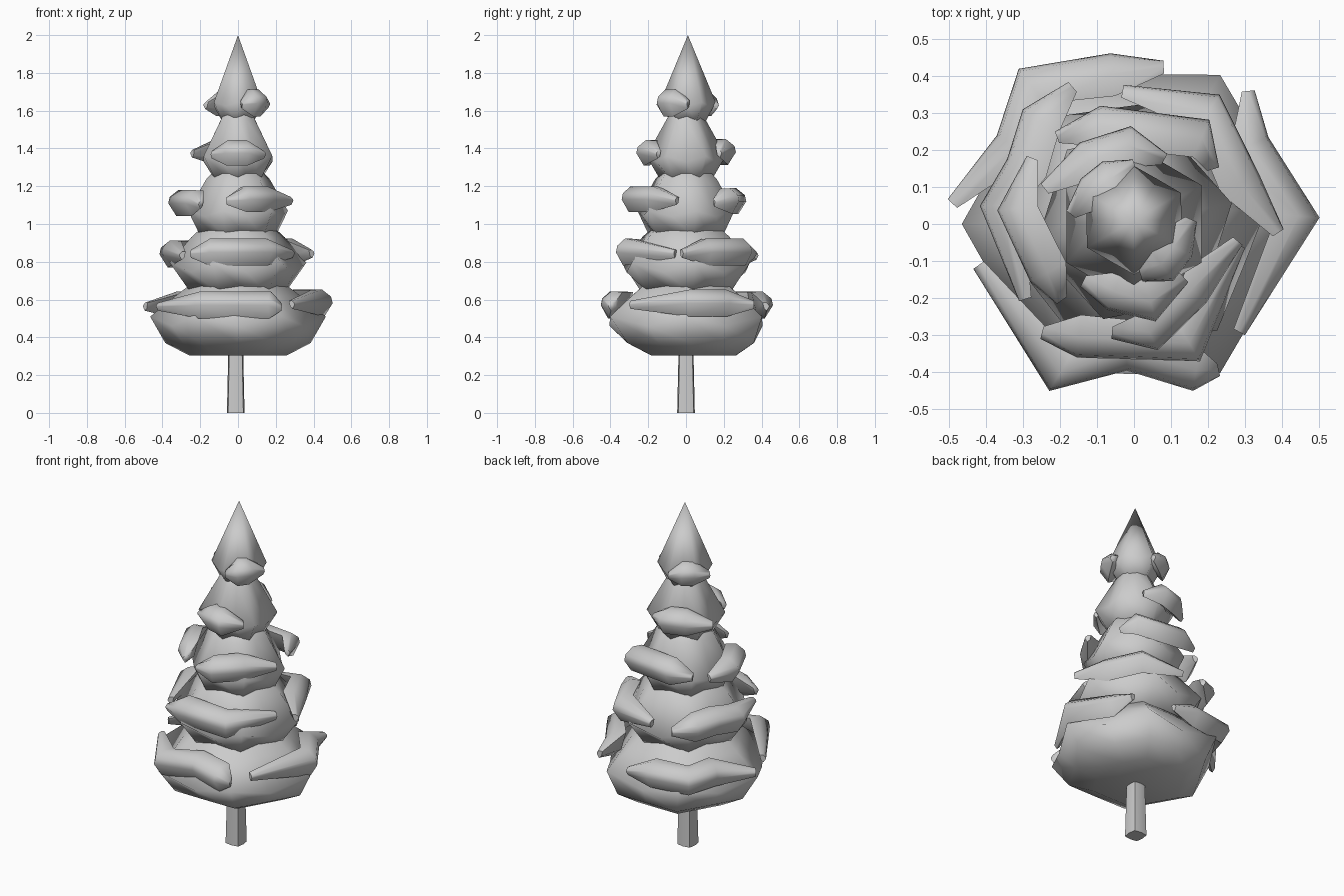
import bpy, bmesh, math
from mathutils import Vector

if "Cube" in bpy.data.objects:
    bpy.data.objects.remove(bpy.data.objects["Cube"])

grey = bpy.data.materials.new("soft grey")
grey.diffuse_color = (0.6, 0.6, 0.6, 1)
grey.use_nodes = True
grey.node_tree.nodes["Principled BSDF"].inputs["Base Color"].default_value = grey.diffuse_color


def loft(name, rings, angle):
    """Join equal-length closed rings into a capped solid."""
    bm = bmesh.new()
    rows = [[bm.verts.new(p) for p in ring] for ring in rings]
    n = len(rows[0])
    for a, b in zip(rows, rows[1:]):
        for i in range(n):
            j = (i + 1) % n
            bm.faces.new((a[i], a[j], b[j], b[i]))
    bm.faces.new(rows[0])
    bm.faces.new(rows[-1])
    bmesh.ops.remove_doubles(bm, verts=bm.verts, dist=0.0005)
    bmesh.ops.recalc_face_normals(bm, faces=bm.faces)
    mesh = bpy.data.meshes.new(name)
    bm.to_mesh(mesh)
    bm.free()
    mesh.materials.append(grey)
    ob = bpy.data.objects.new(name, mesh)
    bpy.context.collection.objects.link(ob)
    bpy.ops.object.select_all(action='DESELECT')
    ob.select_set(True)
    bpy.context.view_layer.objects.active = ob
    bpy.ops.object.shade_smooth_by_angle(angle=math.radians(angle))
    return ob


def ring(r, z, phase, n, cx=0, cy=0, flat=1.0, wave=0.0):
    """Ring with every second point pulled in (flat) and shifted in height (wave)."""
    pts = []
    for i in range(n):
        a = math.radians(phase) + math.tau * i / n
        k = r * (flat if i % 2 else 1)
        dz = wave if i % 2 else -wave
        pts.append((cx + k * math.cos(a), cy + k * math.sin(a), z + dz))
    return pts


# trunk: square with softened sides
loft("trunk", [ring(0.057, 0, 45, 8, -0.012, 0, 0.82),
               ring(0.046, 0.4, 45, 8, -0.012, 0, 0.82)], 60)

# foliage tiers: phase, profile of (radius, height, wave, centre y)
tiers = {
    "foliage_tier_1": (0, [(0.20, 0.72, 0, 0), (0.33, 0.62, 0, 0), (0.465, 0.485, -0.025, 0),
                           (0.385, 0.37, 0, 0.025), (0.26, 0.305, 0, 0.04)]),
    "foliage_tier_2": (8, [(0.15, 1.02, 0, 0), (0.25, 0.93, 0, 0), (0.365, 0.77, -0.025, 0),
                           (0.25, 0.645, 0.012, 0)]),
    "foliage_tier_3": (12, [(0.09, 1.32, 0, 0), (0.17, 1.24, 0, 0), (0.27, 1.055, -0.015, 0),
                            (0.20, 0.94, 0.012, 0)]),
    "foliage_tier_4": (30, [(0.06, 1.63, 0, 0), (0.105, 1.55, 0, 0), (0.21, 1.345, -0.015, 0),
                            (0.125, 1.23, 0.015, 0)]),
    "foliage_tier_5": (30, [(0, 2.0, 0, 0.01), (0.147, 1.635, -0.01, 0.01), (0.088, 1.545, 0.015, 0.01)]),
}
for name, (phase, profile) in tiers.items():
    loft(name, [ring(r, z, phase, 12, 0, cy, 0.87, w) for r, z, w, cy in profile], 100)

# snow pad cross-section: outward offset, height
SECTION = [(-0.08, 0.07), (-0.02, 0.073), (0.028, 0.035), (0.036, 0.0),
           (-0.008, -0.07), (-0.055, -0.03)]


def pad(name, z, path, size=1.0):
    """Bent pad of snow swept along a path around the tree, pointed at drooping ends."""
    pts = [Vector((x, y, z)) for x, y in path]
    last = len(pts) - 1
    rings = []
    for i, p in enumerate(pts):
        t = pts[min(i + 1, last)] - pts[max(i - 1, 0)]
        out = Vector((t.y, -t.x, 0)).normalized()
        if out.dot(p.xy.to_3d()) < 0:
            out.negate()
        end = i in (0, last)
        s = size * (0.3 if end else 1.0)
        mid = p - Vector((0, 0, 0.008 if end else 0))
        rings.append([mid + out * o * s + Vector((0, 0, h * s)) for o, h in SECTION])
    loft(name, rings, 65)


pad("snow_back_low", 0.57, [(-0.495, 0.06), (-0.34, 0.22), (-0.29, 0.39), (-0.06, 0.425), (0.08, 0.43)])
pad("snow_right_low", 0.58, [(0.315, 0.36), (0.33, 0.22), (0.465, 0.02), (0.29, -0.295)])
pad("snow_front_low", 0.57, [(-0.425, -0.115), (-0.21, -0.42), (-0.02, -0.36), (0.165, -0.415), (0.23, -0.4)])
pad("snow_left_second", 0.84, [(-0.17, 0.375), (-0.27, 0.29), (-0.31, 0.16), (-0.38, 0.05), (-0.30, -0.205)])
pad("snow_right_second", 0.85, [(-0.03, 0.365), (0.21, 0.32), (0.305, 0.12), (0.395, -0.02)])
pad("snow_front_second", 0.85, [(-0.25, -0.3), (-0.15, -0.325), (0.16, -0.34), (0.29, -0.06)])
pad("snow_front_third", 1.13, [(-0.06, -0.30), (0.05, -0.31), (0.17, -0.19), (0.285, -0.05)], 0.95)
pad("snow_back_third", 1.12, [(-0.21, 0.24), (-0.09, 0.285), (0.19, 0.25), (0.22, 0.15)], 0.95)
pad("snow_left_third", 1.11, [(-0.28, 0.18), (-0.335, 0.04), (-0.25, -0.14), (-0.2, -0.21)], 0.95)
pad("snow_front_fourth", 1.375, [(-0.14, -0.16), (-0.06, -0.2), (0.05, -0.23), (0.14, -0.15)], 0.95)
pad("snow_back_fourth", 1.38, [(-0.245, 0.1), (-0.13, 0.19), (-0.01, 0.23), (0.085, 0.18)], 0.95)
pad("snow_front_top", 1.64, [(0.02, -0.145), (0.085, -0.125), (0.125, -0.07), (0.16, 0.01)])
pad("snow_back_top", 1.635, [(-0.175, 0.03), (-0.12, 0.10), (-0.07, 0.14), (0.0, 0.165)], 0.9)
